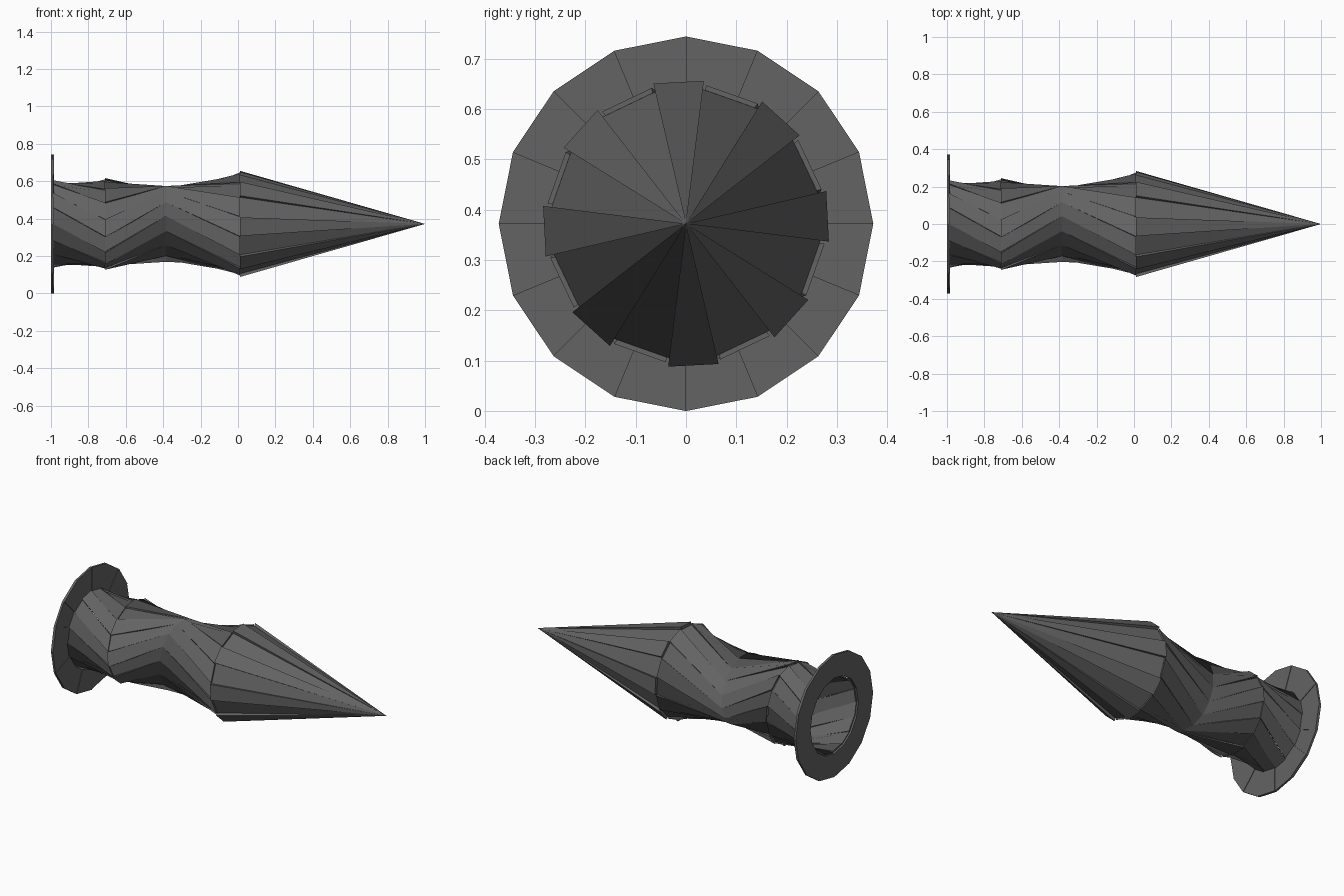
import bpy, bmesh, math

if "Cube" in bpy.data.objects:
    bpy.data.objects.remove(bpy.data.objects["Cube"])

CZ = 0.372          # height of the long axis
N = 16              # plates around the axis
STEP = 360 / N

grey = bpy.data.materials.new("dark_grey")
grey.diffuse_color = (0.125, 0.125, 0.125, 1)
grey.use_nodes = True
grey.node_tree.nodes["Principled BSDF"].inputs["Base Color"].default_value = grey.diffuse_color


def pt(x, r, deg):
    a = math.radians(deg)
    return (x, r * math.cos(a), CZ + r * math.sin(a))


def slab(bm, outer, inner):
    """Closed plate between two matching loops of points."""
    a = [bm.verts.new(p) for p in outer]
    b = [bm.verts.new(p) for p in inner]
    bm.faces.new(a)
    bm.faces.new(b[::-1])
    n = len(a)
    for i in range(n):
        bm.faces.new((a[i], b[i], b[(i + 1) % n], a[(i + 1) % n]))


def finish(bm, name):
    bmesh.ops.remove_doubles(bm, verts=bm.verts, dist=1e-6) if name == "flange" else None
    bmesh.ops.recalc_face_normals(bm, faces=bm.faces)
    me = bpy.data.meshes.new(name)
    bm.to_mesh(me)
    bm.free()
    me.materials.append(grey)
    bpy.context.collection.objects.link(bpy.data.objects.new(name, me))


# Flange: ring of flat segments at the open back end
bm = bmesh.new()
for i in range(N):
    a0, a1 = i * STEP, (i + 1) * STEP
    x1 = -0.985 if i % 2 else -0.988
    ring = [(0.23, a0), (0.372, a0), (0.372, a1), (0.23, a1)]
    slab(bm, [pt(x1, r, a) for r, a in ring], [pt(-1, r, a) for r, a in ring])
finish(bm, "flange")

# Twisted body: sections of alternating high and low plates
# each end: x, centre angle of plate 0, radius of even plates, radius of odd plates
SECTIONS = [
    ("rear_body", (-0.99, 146.25, 0.234, 0.228), (-0.71, 185.5, 0.232, 0.240)),
    ("middle_body", (-0.71, 185.5, 0.246, 0.234), (-0.385, 134.5, 0.207, 0.207)),
    ("front_body", (-0.385, 134.5, 0.207, 0.207), (0.01, 183, 0.268, 0.278)),
]
H = STEP / 2
T = 0.010
for name, (x0, c0, e0, o0), (x1, c1, e1, o1) in SECTIONS:
    bm = bmesh.new()
    for i in range(N):
        r0, r1 = (o0, o1) if i % 2 else (e0, e1)
        a0, a1 = c0 + i * STEP, c1 + i * STEP
        ends = [(x0, r0, a0 - H), (x0, r0, a0 + H), (x1, r1, a1 + H), (x1, r1, a1 - H)]
        slab(bm, [pt(*e) for e in ends], [pt(x, r - T, a) for x, r, a in ends])
    finish(bm, name)

# Spike: alternating high and low blades meeting at the tip
bm = bmesh.new()
for i in range(N):
    r, half, c = (0.269, 12.4, 3) if i % 2 else (0.286, 10.1, 3)
    a = c + i * STEP
    t = 0.012 if i % 2 else 0.02
    base = [(r, a - half), (r, a + half), (r - t, a + half), (r - t, a - half)]
    vs = [bm.verts.new(pt(0.01, *b)) for b in base]
    tip = bm.verts.new((1, 0, CZ))
    bm.faces.new(vs)
    for k in range(4):
        bm.faces.new((vs[k], vs[(k + 1) % 4], tip))
finish(bm, "spike")
